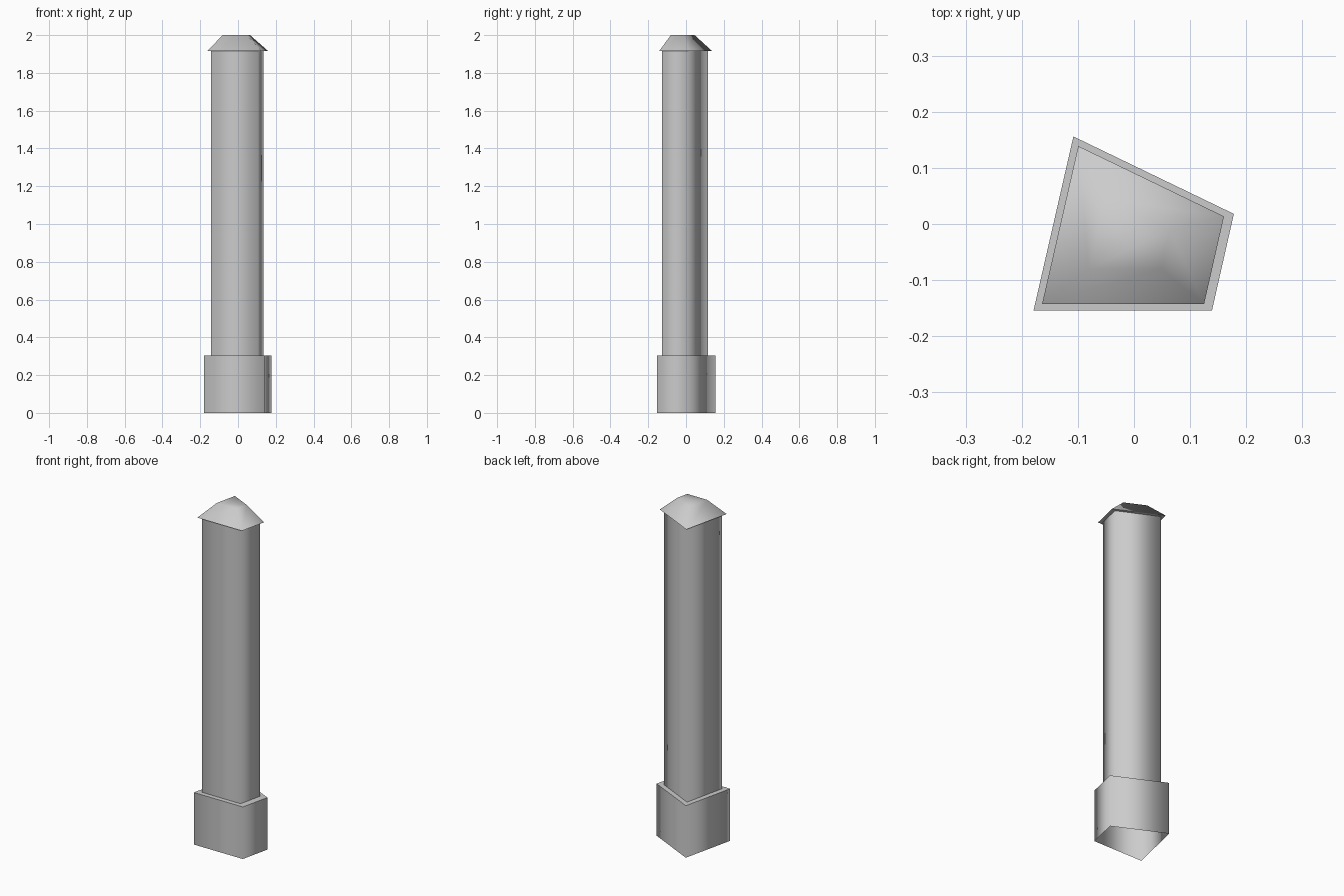
import bpy
import bmesh

cube = bpy.data.objects.get("Cube")
if cube:
    bpy.data.objects.remove(cube, do_unlink=True)

# Irregular four-sided footprint, scaled about its centre for every part
FOOTPRINT = [(-0.179, -0.154), (0.139, -0.154), (0.178, 0.018), (-0.108, 0.156)]
CENTRE = (-0.014, -0.03)

stone = bpy.data.materials.new("light_grey")
stone.use_nodes = True
GREY = (0.6, 0.6, 0.6, 1)
stone.diffuse_color = GREY
stone.node_tree.nodes["Principled BSDF"].inputs["Base Color"].default_value = GREY


def loft(name, levels, close_top=False):
    """Skin (scale, height) rings; flat ledges get sharp borders."""
    bm = bmesh.new()
    rings = []
    for scale, z in levels:
        rings.append([bm.verts.new((CENTRE[0] + (x - CENTRE[0]) * scale,
                                    CENTRE[1] + (y - CENTRE[1]) * scale, z))
                      for x, y in FOOTPRINT])
    for (low, high), (a, b) in zip(zip(rings, rings[1:]), zip(levels, levels[1:])):
        ledge = a[1] == b[1]
        for i in range(len(low)):
            j = (i + 1) % len(low)
            face = bm.faces.new((low[i], low[j], high[j], high[i]))
            face.smooth = not ledge
    if close_top:
        bm.faces.new(rings[-1]).smooth = True
    for edge in bm.edges:
        if len({face.smooth for face in edge.link_faces}) > 1:
            edge.smooth = False
    mesh = bpy.data.meshes.new(name)
    bm.to_mesh(mesh)
    bm.free()
    mesh.materials.append(stone)
    obj = bpy.data.objects.new(name, mesh)
    bpy.context.collection.objects.link(obj)
    return obj


# Hollow plinth with a flat ledge around the shaft
loft("plinth", [(1.0, 0.0), (1.0, 0.305), (0.782, 0.305)])

# Tall shaft
loft("shaft", [(0.782, 0.305), (0.782, 1.915)])

# Overhanging cap with a flat underside and a softly shaded sloping top
loft("cap", [(0.782, 1.915), (0.908, 1.915), (0.405, 2.0)], close_top=True)
